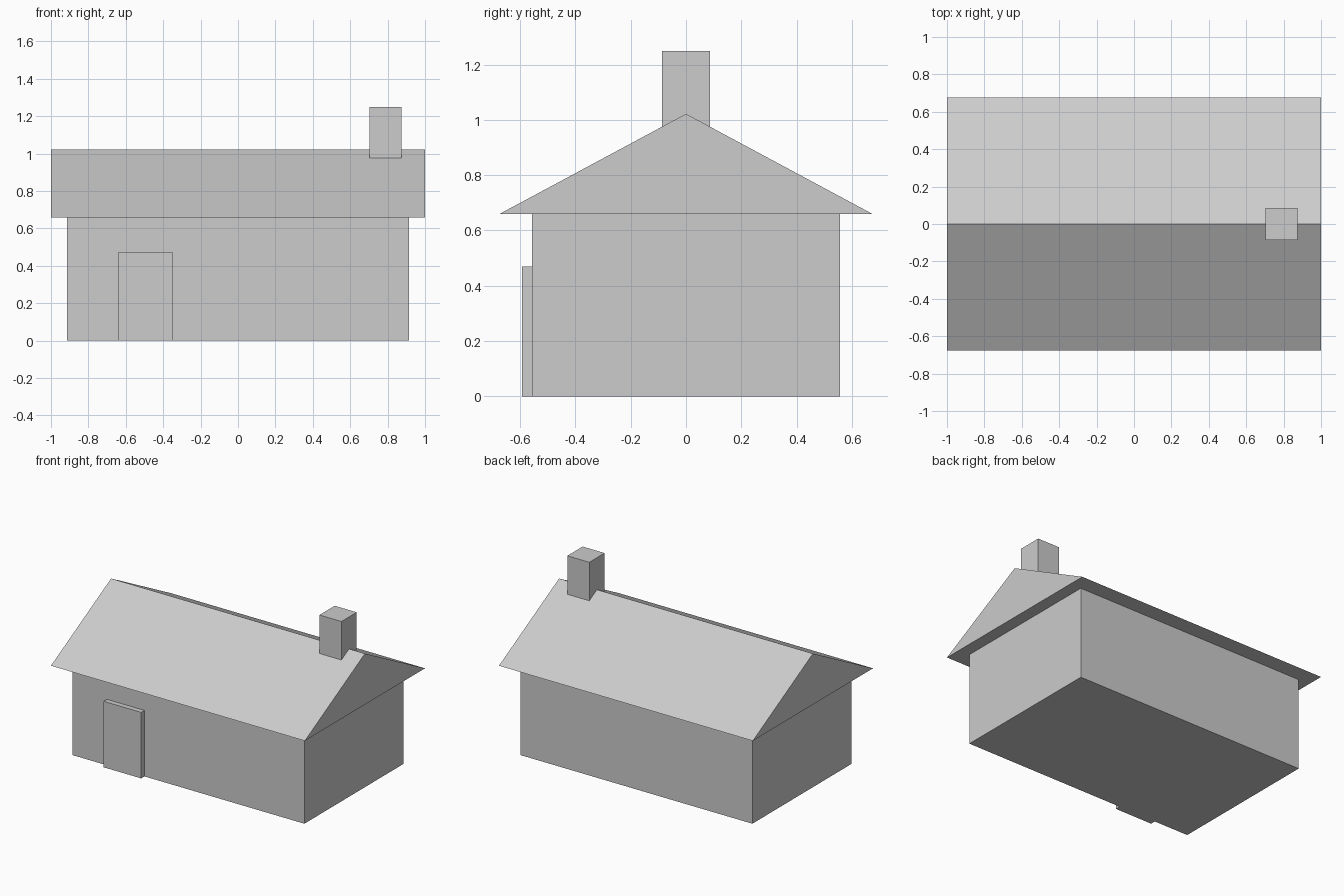
import bpy
import bmesh

default = bpy.data.objects.get("Cube")
if default:
    bpy.data.objects.remove(default, do_unlink=True)

# One plain grey for the whole house
grey = bpy.data.materials.new("light_grey")
grey.use_nodes = True
colour = (0.604, 0.604, 0.604, 1)
grey.diffuse_color = colour
grey.node_tree.nodes["Principled BSDF"].inputs["Base Color"].default_value = colour


def prism(name, profile, x0, x1):
    """Extrude a closed (y, z) profile along x."""
    bm = bmesh.new()
    base = bm.faces.new([bm.verts.new((x0, y, z)) for y, z in profile])
    result = bmesh.ops.extrude_face_region(bm, geom=[base])
    moved = [v for v in result["geom"] if isinstance(v, bmesh.types.BMVert)]
    bmesh.ops.translate(bm, verts=moved, vec=(x1 - x0, 0, 0))
    bmesh.ops.recalc_face_normals(bm, faces=bm.faces)
    mesh = bpy.data.meshes.new(name)
    bm.to_mesh(mesh)
    bm.free()
    mesh.materials.append(grey)
    obj = bpy.data.objects.new(name, mesh)
    bpy.context.collection.objects.link(obj)
    return obj


def box(name, x0, x1, y0, y1, z0, z1):
    return prism(name, [(y0, z0), (y1, z0), (y1, z1), (y0, z1)], x0, x1)


EAVE = 0.659
RIDGE = 1.022

# House body and front door slab
box("walls", -0.913, 0.913, -0.557, 0.557, 0, EAVE)
box("door", -0.642, -0.347, -0.594, -0.557, 0, 0.47)

# Solid gable roof with overhanging eaves
prism("roof", [(-0.676, EAVE), (0.676, EAVE), (0, RIDGE)], -1, 1)

# Chimney straddling the ridge, sunk into the roof
box("chimney", 0.702, 0.875, -0.086, 0.086, 0.9, 1.25)
